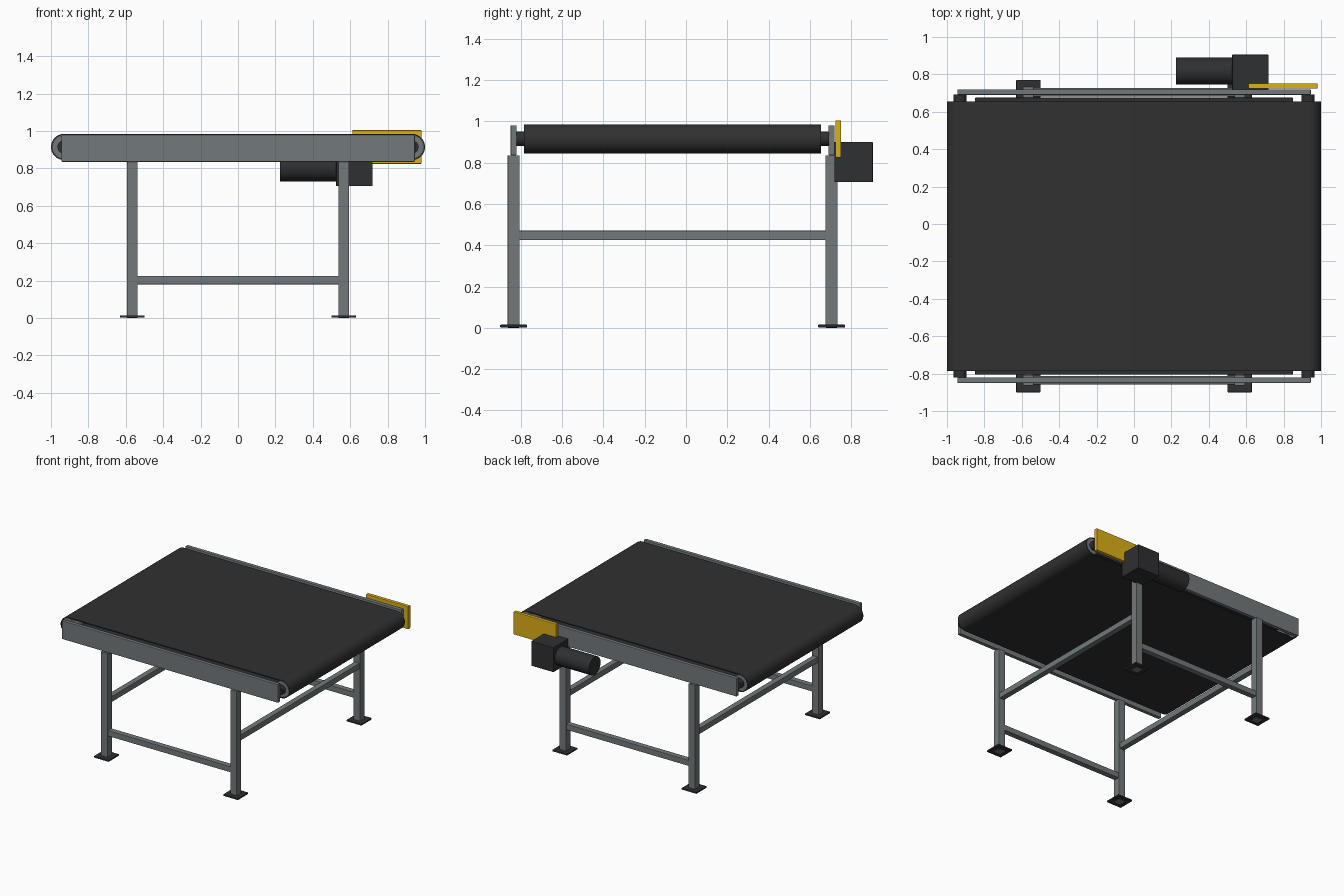
import bpy, bmesh, math
from mathutils import Matrix, Vector

cube = bpy.data.objects.get("Cube")
if cube:
    bpy.data.objects.remove(cube, do_unlink=True)


def material(name, rgb):
    m = bpy.data.materials.new(name)
    m.use_nodes = True
    m.diffuse_color = (*rgb, 1)
    m.node_tree.nodes["Principled BSDF"].inputs["Base Color"].default_value = (*rgb, 1)
    return m


STEEL = material("grey steel", (0.17, 0.19, 0.20))
RUBBER = material("black rubber", (0.03, 0.03, 0.03))
DARK = material("dark metal", (0.028, 0.029, 0.031))
YELLOW = material("safety yellow", (0.72, 0.44, 0.01))

MID = -0.065      # centre line of the conveyor in y
AXLE_X = 0.93
AXLE_Z = 0.915
SIDE = 0.77       # rail and leg offset from the centre line


def finish(name, bm, mat, smooth=False):
    bmesh.ops.recalc_face_normals(bm, faces=bm.faces)
    me = bpy.data.meshes.new(name)
    bm.to_mesh(me)
    bm.free()
    ob = bpy.data.objects.new(name, me)
    bpy.context.collection.objects.link(ob)
    me.materials.append(mat)
    if smooth:
        bpy.ops.object.select_all(action='DESELECT')
        ob.select_set(True)
        bpy.context.view_layer.objects.active = ob
        bpy.ops.object.shade_smooth_by_angle(angle=math.radians(35))
    return ob


def box(name, centre, size, mat, bevel=0.003):
    bm = bmesh.new()
    bmesh.ops.create_cube(bm, size=1)
    bmesh.ops.scale(bm, vec=size, verts=bm.verts)
    bmesh.ops.translate(bm, vec=centre, verts=bm.verts)
    ob = finish(name, bm, mat)
    if bevel:
        mod = ob.modifiers.new("soft edges", 'BEVEL')
        mod.width = bevel
        mod.segments = 2
    return ob


def cylinder(name, centre, radius, length, axis, mat):
    bm = bmesh.new()
    bmesh.ops.create_cone(bm, cap_ends=True, segments=40, radius1=radius,
                          radius2=radius, depth=length)
    turn = Vector((0, 0, 1)).rotation_difference(Vector(axis)).to_matrix().to_4x4()
    bmesh.ops.transform(bm, matrix=Matrix.Translation(centre) @ turn, verts=bm.verts)
    return finish(name, bm, mat, True)


def loop_profile(radius, steps=20):
    pts = []
    for side in (1, -1):
        for i in range(steps + 1):
            a = -math.pi / 2 + math.pi * i / steps
            pts.append((side * (AXLE_X + radius * math.cos(a)),
                        AXLE_Z + side * radius * math.sin(a)))
    return pts


# Endless belt: an outer and inner loop joined at both edges
bm = bmesh.new()
rings = []
for radius, y in ((0.07, -0.72), (0.07, 0.72), (0.062, 0.72), (0.062, -0.72)):
    rings.append([bm.verts.new((x, MID + y, z)) for x, z in loop_profile(radius)])
for r, ring in enumerate(rings):
    other = rings[(r + 1) % len(rings)]
    for i in range(len(ring)):
        j = (i + 1) % len(ring)
        bm.faces.new((ring[i], ring[j], other[j], other[i]))
finish("belt", bm, RUBBER, True)

# Slider bed carried inside the belt loop
box("slider_bed", (0, MID, AXLE_Z), (1.7, 1.48, 0.03), DARK)

# End rollers with bearings
for end, x in (("right", -AXLE_X), ("left", AXLE_X)):
    cylinder(end + "_roller", (x, MID, AXLE_Z), 0.0615, 1.436, (0, 1, 0), STEEL)
    for face, s in (("front", -1), ("back", 1)):
        cylinder(f"{face}_{end}_bearing", (x, MID + s * 0.737, AXLE_Z),
                 0.035, 0.04, (0, 1, 0), DARK)

# Side rails, legs, feet and lower braces
for face, s in (("front", -1), ("back", 1)):
    y = MID + s * SIDE
    box(face + "_rail", (0, y, 0.908), (1.89, 0.03, 0.145), STEEL, 0.004)
    box(face + "_brace", (0, y, 0.203), (1.08, 0.045, 0.045), STEEL)
    for end, x in (("right", -0.565), ("left", 0.565)):
        box(f"{face}_{end}_leg", (x, y, 0.418), (0.058, 0.058, 0.836), STEEL)
        box(f"{face}_{end}_foot", (x, y, 0.0085), (0.13, 0.13, 0.013), DARK)

# Cross bars joining front and back legs
for end, x in (("right", -0.565), ("left", 0.565)):
    box(end + "_cross_bar", (x, MID, 0.448), (0.045, 1.49, 0.045), STEEL)

# Drive unit behind the back rail
box("gearbox", (0.622, 0.812, 0.803), (0.195, 0.186, 0.195), DARK)
cylinder("motor", (0.378, 0.817, 0.803), 0.072, 0.306, (1, 0, 0), DARK)
box("drive_guard", (0.796, 0.738, 0.915), (0.37, 0.028, 0.18), YELLOW, 0.004)
